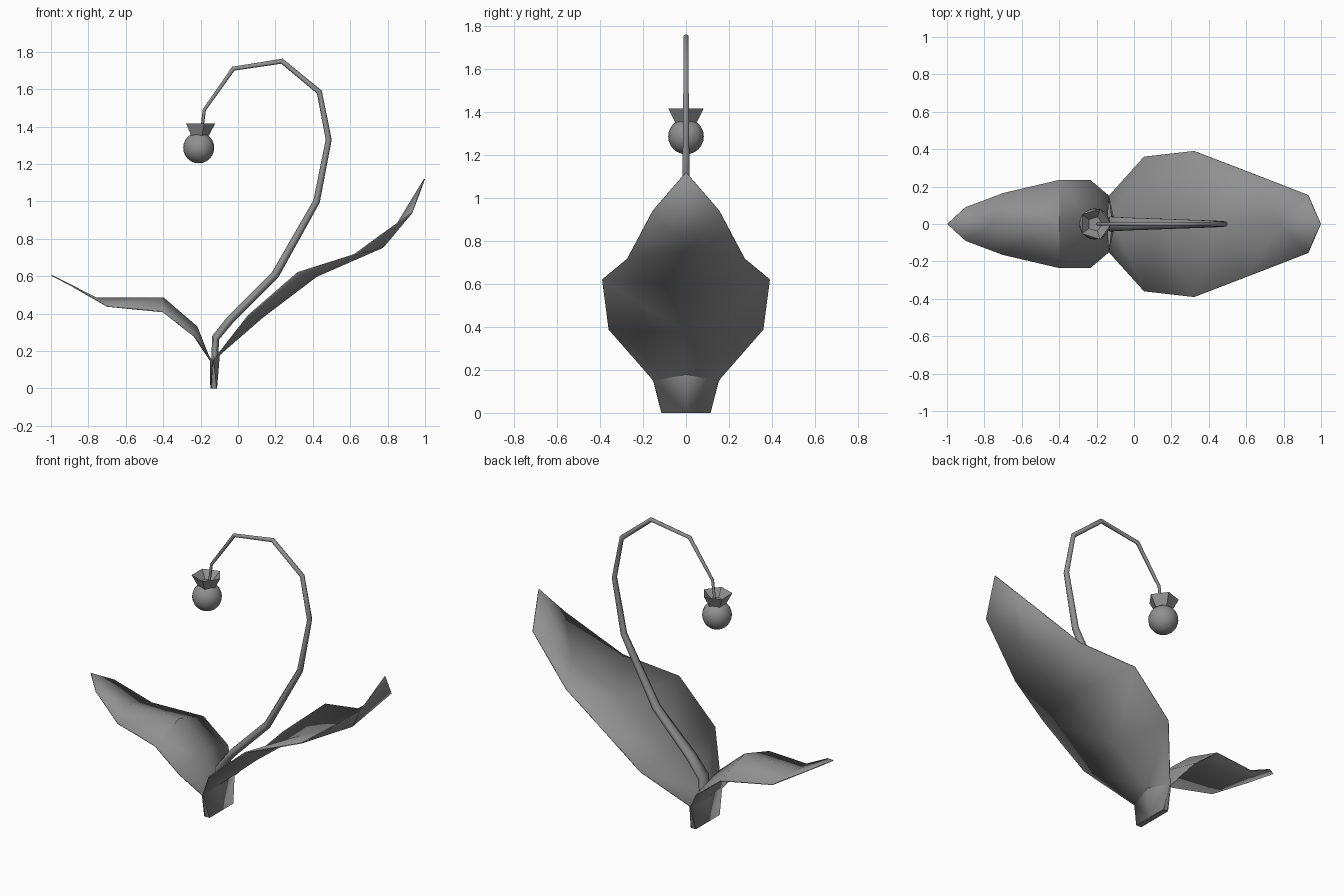
import bpy, math
from mathutils import Vector

if "Cube" in bpy.data.objects:
    bpy.data.objects.remove(bpy.data.objects["Cube"])

grey = bpy.data.materials.new("dark_grey")
grey.diffuse_color = (.28, .28, .28, 1)
grey.use_nodes = True
grey.node_tree.nodes["Principled BSDF"].inputs["Base Color"].default_value = grey.diffuse_color


def make(name, verts, faces, angle=None):
    me = bpy.data.meshes.new(name)
    me.from_pydata(verts, [], faces)
    me.update()
    me.materials.append(grey)
    ob = bpy.data.objects.new(name, me)
    bpy.context.collection.objects.link(ob)
    bpy.ops.object.select_all(action='DESELECT')
    ob.select_set(True)
    bpy.context.view_layer.objects.active = ob
    if angle:
        bpy.ops.object.shade_smooth_by_angle(angle=math.radians(angle))
    return ob


def leaf(name, mid, edge, flip):
    """Thin sheet with a midrib (x, z) and mirrored edges (x, y, z)."""
    verts, faces = [], []
    for (mx, mz), (ex, ey, ez) in zip(mid, edge):
        verts += [(ex, -ey, ez), (mx, 0, mz), (ex, ey, ez)]
    for i in range(len(mid) - 1):
        a, b = 3 * i, 3 * i + 3
        faces += [(a, a + 1, b), (a + 1, b + 1, b),
                  (a + 1, a + 2, b + 2), (a + 1, b + 2, b + 1)]
    if flip:
        faces = [f[::-1] for f in faces]
    ob = make(name, verts, faces, 35)
    mod = ob.modifiers.new("thickness", 'SOLIDIFY')
    mod.thickness, mod.offset = .006, 0


def rings_to_faces(count, n):
    return [(r * n + k, r * n + (k + 1) % n, (r + 1) * n + (k + 1) % n, (r + 1) * n + k)
            for r in range(count - 1) for k in range(n)]


# Large leaf on the right, edges swept behind the midrib
leaf("large_leaf",
     [(-.115, 0), (-.10, .18), (.13, .38), (.42, .60), (.775, .755), (.997, 1.12)],
     [(-.115, .115, 0), (-.132, .151, .15), (.055, .36, .39), (.32, .39, .62),
      (.62, .275, .715), (.93, .155, .94)], True)

# Small leaf on the left, edges drooping below the midrib
leaf("small_leaf",
     [(-.145, 0), (-.148, .15), (-.22, .33), (-.40, .485), (-.76, .485), (-.997, .605)],
     [(-.145, .115, 0), (-.136, .151, .145), (-.235, .235, .28), (-.40, .235, .41),
      (-.70, .165, .44), (-.90, .09, .555)], False)

# Bottom and narrow sides closing the gap between the two leaf bases
base = [(x, y, z) for y, z in [(.151, .147), (.115, 0), (-.115, 0), (-.151, .147)]
        for x in ((-.136, -.132) if z else (-.145, -.115))]
make("leaf_sheath", base, [(2 * i, 2 * i + 1, 2 * i + 3, 2 * i + 2) for i in range(3)])

# Curved stem: x, z, in-plane radius, sideways radius
path = [(-.13, .005, .013, .04), (-.12, .27, .021, .045), (-.04, .37, .022, .040),
        (.20, .61, .022, .030), (.42, 1.0, .018, .021), (.485, 1.33, .016, .016),
        (.435, 1.585, .015, .014), (.235, 1.75, .014, .013), (-.025, 1.71, .012, .012),
        (-.18, 1.49, .009, .009), (-.195, 1.37, .008, .008)]
n = 6
verts = []
for i, (x, z, r, ry) in enumerate(path):
    here = Vector((x, 0, z))
    before, after = path[max(i - 1, 0)], path[min(i + 1, len(path) - 1)]
    d1 = (here - Vector((before[0], 0, before[1]))).normalized()
    d2 = (Vector((after[0], 0, after[1])) - here).normalized()
    t = (d1 + d2).normalized()
    side = Vector((t.z, 0, -t.x))
    for k in range(n):
        a = 2 * math.pi * k / n
        verts.append(here + side * r * math.cos(a) + Vector((0, ry * math.sin(a), 0)))
last = (len(path) - 1) * n
make("stem", verts, rings_to_faces(len(path), n)
     + [tuple(range(n))[::-1], tuple(range(last, last + n))], 80)

# Hanging bud
bpy.ops.mesh.primitive_uv_sphere_add(segments=20, ring_count=12, radius=.083,
                                     location=(-.21, 0, 1.287))
bpy.context.object.name = "bud"
bpy.context.object.data.materials.append(grey)
bpy.ops.object.shade_smooth()

# Five-sided flared cup above the bud
m = 5
verts = [(-.208 + r * math.cos(2 * math.pi * k / m), r * math.sin(2 * math.pi * k / m), z)
         for r, z in [(.052, 1.352), (.087, 1.418), (.04, 1.375)] for k in range(m)]
make("bud_cup", verts, rings_to_faces(3, m) + [tuple(range(2 * m, 3 * m))], 30)
